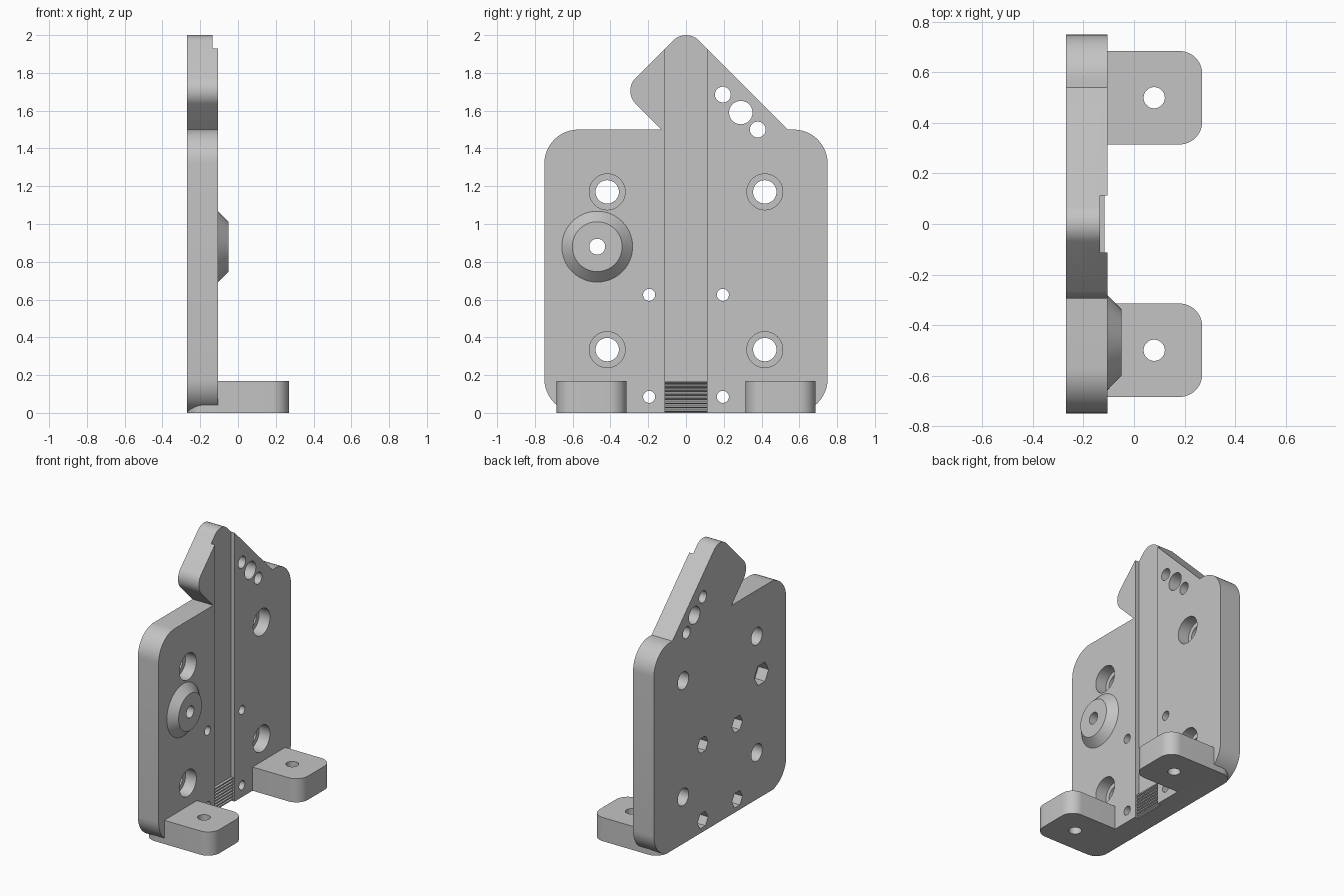
import bpy, bmesh, math
from mathutils import Vector, Matrix

cube = bpy.data.objects.get("Cube")
if cube:
    bpy.data.objects.remove(cube, do_unlink=True)

grey = bpy.data.materials.new("light grey")
grey.use_nodes = True
GREY = (0.55, 0.55, 0.55, 1)
grey.diffuse_color = GREY
grey.node_tree.nodes["Principled BSDF"].inputs["Base Color"].default_value = GREY

BACK, FACE, FLOOR = -0.27, -0.105, -0.135   # plate back, plate face, groove floor


def make_object(name, bm):
    bmesh.ops.recalc_face_normals(bm, faces=bm.faces)
    mesh = bpy.data.meshes.new(name)
    bm.to_mesh(mesh)
    bm.free()
    mesh.materials.append(grey)
    obj = bpy.data.objects.new(name, mesh)
    bpy.context.collection.objects.link(obj)
    return obj


def rounded(corners, steps=12):
    """Fillet each (u, v, radius) corner of a polygon."""
    out = []
    for i, (u, v, r) in enumerate(corners):
        p = Vector((u, v))
        if r == 0:
            out.append(p)
            continue
        a = (Vector(corners[i - 1][:2]) - p).normalized()
        b = (Vector(corners[(i + 1) % len(corners)][:2]) - p).normalized()
        half = a.angle(b) / 2
        centre = p + (a + b).normalized() * r / math.sin(half)
        start = p + a * r / math.tan(half) - centre
        end = p + b * r / math.tan(half) - centre
        sweep = start.angle_signed(end)
        for k in range(steps + 1):
            out.append(centre + Matrix.Rotation(-sweep * k / steps, 2) @ start)
    return out


def prism(name, points, lo, hi, axis):
    """Extrude (y, z) points along x, (x, z) along y or (x, y) along z."""
    place = {"x": lambda p, h: (h, p[0], p[1]),
             "y": lambda p, h: (p[0], h, p[1]),
             "z": lambda p, h: (p[0], p[1], h)}[axis]
    bm = bmesh.new()
    low = [bm.verts.new(place(p, lo)) for p in points]
    high = [bm.verts.new(place(p, hi)) for p in points]
    bm.faces.new(low)
    bm.faces.new(high)
    n = len(points)
    for i in range(n):
        j = (i + 1) % n
        bm.faces.new((low[i], low[j], high[j], high[i]))
    return make_object(name, bm)


def ring(u, v, r, sides=40):
    return [(u + r * math.cos(math.tau * k / sides),
             v + r * math.sin(math.tau * k / sides)) for k in range(sides)]


def boolean(target, tool, operation):
    mod = target.modifiers.new(tool.name, "BOOLEAN")
    mod.operation, mod.solver, mod.object = operation, "EXACT", tool
    bpy.context.view_layer.objects.active = target
    bpy.ops.object.modifier_apply(modifier=mod.name)
    bpy.data.objects.remove(tool, do_unlink=True)


def drill(target, y, z, r, lo=BACK - 0.05, hi=0.1, sides=40):
    boolean(target, prism("cutter", ring(y, z, r, sides), lo, hi, "x"), "DIFFERENCE")


# Plate with the angled pointer on top
outline = rounded([(-0.75, 0, 0.18), (0.75, 0, 0.18), (0.75, 1.5, 0.18), (0.54, 1.5, 0),
                   (0, 2.04, 0.097), (-0.335, 1.705, 0.097), (-0.13, 1.5, 0),
                   (-0.75, 1.5, 0.18)])
plate = prism("mounting_plate", outline, BACK, FACE, "x")

# Foot tabs, each with a vertical screw hole
for y in (-0.5, 0.5):
    foot = rounded([(BACK, y - 0.185, 0.09), (0.27, y - 0.185, 0.09),
                    (0.27, y + 0.185, 0.09), (BACK, y + 0.185, 0.09)])
    boolean(plate, prism("foot_tab", foot, 0, 0.17, "z"), "UNION")
    boolean(plate, prism("cutter", ring(0.08, y, 0.042), -0.1, 0.3, "z"), "DIFFERENCE")

# Conical boss
bm = bmesh.new()
bmesh.ops.create_cone(bm, cap_ends=True, segments=64, radius1=0.243, radius2=0.132, depth=0.11,
                      matrix=Matrix.Translation((-0.105, -0.47, 0.88))
                      @ Matrix.Rotation(math.pi / 2, 4, "Y"))
boolean(plate, make_object("boss", bm), "UNION")

# Vertical groove
boolean(plate, prism("cutter", [(-0.112, -0.1), (0.112, -0.1), (0.112, 2.1), (-0.112, 2.1)],
                     FLOOR, 0.0, "x"), "DIFFERENCE")

# Counterbored mounting holes
for y in (-0.417, 0.417):
    for z in (0.335, 1.17):
        drill(plate, y, z, 0.062)
        drill(plate, y, z, 0.095, lo=-0.19)

# Small bolt holes with hexagonal nut pockets in the back
for y in (-0.195, 0.195):
    for z in (0.085, 0.625):
        drill(plate, y, z, 0.032)
        drill(plate, y, z, 0.06, hi=-0.2, sides=6)
drill(plate, -0.47, 0.88, 0.042)
drill(plate, -0.47, 0.88, 0.08, hi=-0.19, sides=6)

# Row of holes along the pointer's edge
for y, z, r in ((0.195, 1.685, 0.042), (0.29, 1.59, 0.062), (0.38, 1.5, 0.042)):
    drill(plate, y, z, r)

# Grip teeth at the foot of the groove
TEETH, PITCH = 8, 0.0213
profile = [(FLOOR - 0.01, 0)]
for i in range(TEETH):
    z = i * PITCH
    profile += [(FLOOR, z), (FLOOR, z + 0.004), (-0.116, z + 0.011), (-0.116, z + PITCH - 0.001)]
profile.append((FLOOR - 0.01, TEETH * PITCH - 0.001))
teeth = prism("grip_teeth", profile, -0.112, 0.112, "y")

# Smooth curved walls, keep edges sharp
bpy.ops.object.select_all(action="DESELECT")
plate.select_set(True)
bpy.context.view_layer.objects.active = plate
bpy.ops.object.shade_smooth_by_angle(angle=math.radians(30))
